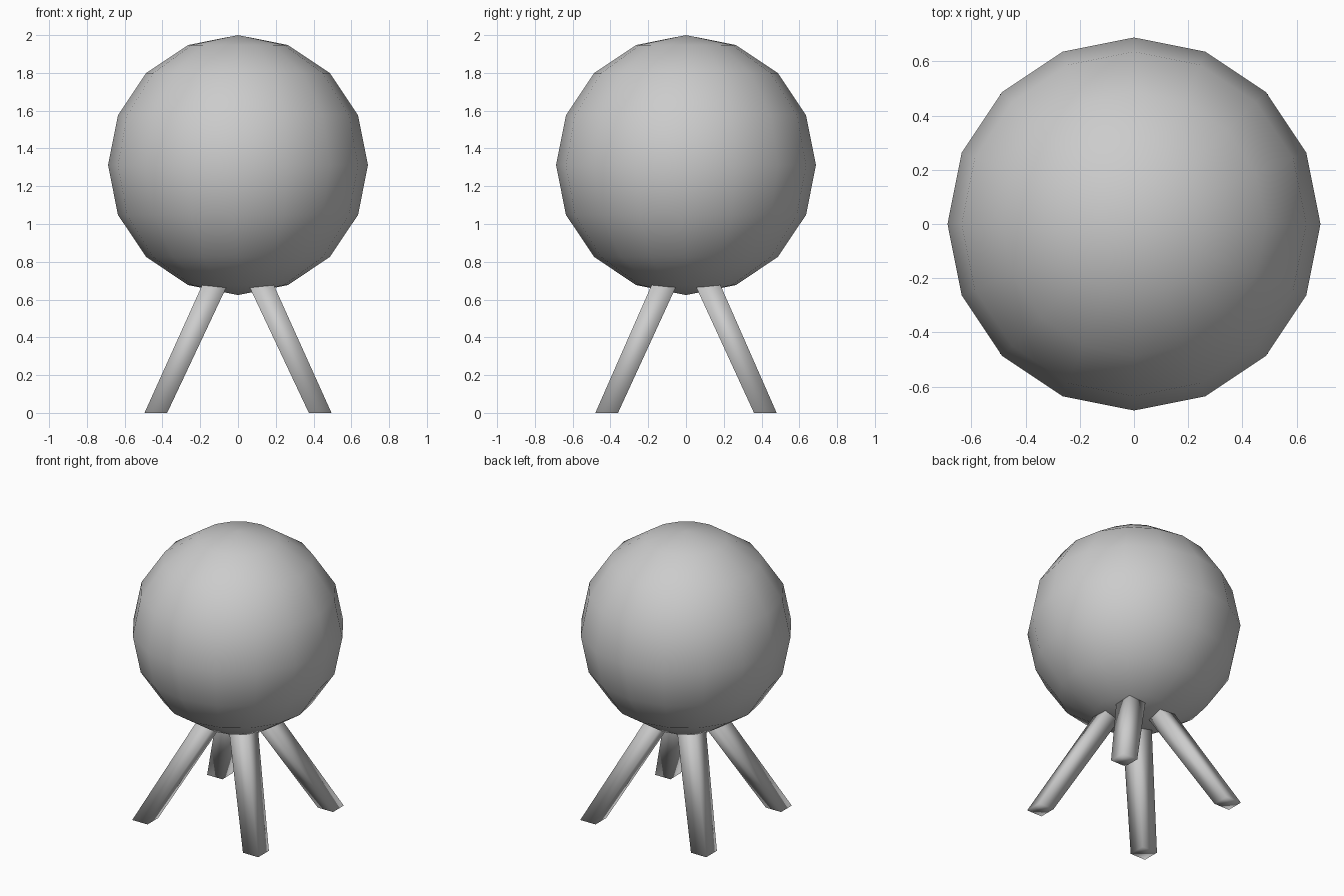
import bpy
import bmesh
from mathutils import Vector

cube = bpy.data.objects.get("Cube")
if cube:
    bpy.data.objects.remove(cube, do_unlink=True)

# Single grey finish
grey = bpy.data.materials.new("plain grey")
grey.use_nodes = True
colour = (0.6, 0.6, 0.6, 1.0)
grey.diffuse_color = colour
grey.node_tree.nodes["Principled BSDF"].inputs["Base Color"].default_value = colour


def add_object(name, bm):
    """Turn a bmesh into a smooth-shaded grey object."""
    bmesh.ops.recalc_face_normals(bm, faces=bm.faces)
    for face in bm.faces:
        face.smooth = True
    mesh = bpy.data.meshes.new(name)
    bm.to_mesh(mesh)
    bm.free()
    mesh.materials.append(grey)
    obj = bpy.data.objects.new(name, mesh)
    bpy.context.collection.objects.link(obj)
    return obj


# Round body
RADIUS = 0.688
bm = bmesh.new()
bmesh.ops.create_uvsphere(bm, u_segments=16, v_segments=8, radius=RADIUS)
add_object("ball_body", bm).location.z = 2 - RADIUS

# Splayed square legs: a box whose top is slid inward, up into the body
FOOT, FOOT_HALF = Vector((0.435, 0.42, 0)), 0.06
TOP, TOP_HALF = Vector((0.066, 0.06, 0.8)), 0.068


def add_leg(name, side_x, side_y):
    bm = bmesh.new()
    bmesh.ops.create_cube(bm, size=2)
    for v in bm.verts:
        centre, half = (TOP, TOP_HALF) if v.co.z > 0 else (FOOT, FOOT_HALF)
        v.co = Vector((side_x * centre.x + v.co.x * half,
                       side_y * centre.y + v.co.y * half,
                       centre.z))
    add_object(name, bm)


for end, side_y in (("front", -1), ("back", 1)):
    for side, side_x in (("left", 1), ("right", -1)):
        add_leg(f"{end}_{side}_leg", side_x, side_y)
